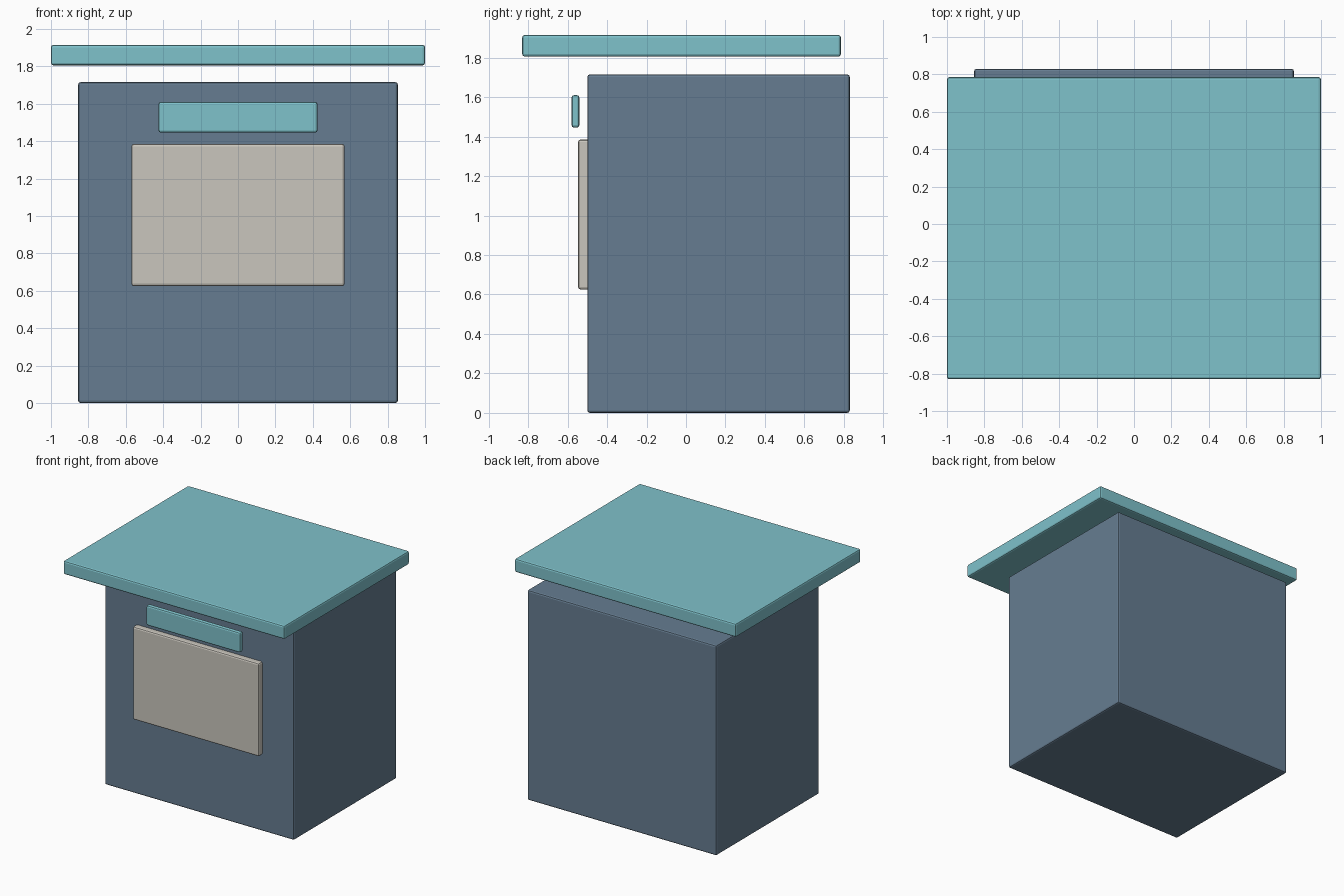
import bpy
import bmesh
from mathutils import Vector

cube = bpy.data.objects.get("Cube")
if cube:
    bpy.data.objects.remove(cube, do_unlink=True)


def make_material(name, rgb):
    mat = bpy.data.materials.new(name)
    mat.use_nodes = True
    mat.diffuse_color = (*rgb, 1)
    mat.node_tree.nodes["Principled BSDF"].inputs["Base Color"].default_value = (*rgb, 1)
    return mat


def rounded_box(name, low, high, mat, radius=0.013):
    """Box between two corners with softly rounded edges."""
    low, high = Vector(low), Vector(high)
    mesh = bpy.data.meshes.new(name)
    bm = bmesh.new()
    bmesh.ops.create_cube(bm, size=1)
    bmesh.ops.scale(bm, vec=high - low, verts=bm.verts)
    bm.to_mesh(mesh)
    bm.free()
    mesh.materials.append(mat)
    obj = bpy.data.objects.new(name, mesh)
    obj.location = (low + high) / 2
    bpy.context.collection.objects.link(obj)
    bevel = obj.modifiers.new("Rounded edges", 'BEVEL')
    bevel.width = radius
    bevel.segments = 2
    return obj


slate = make_material("slate blue", (0.133, 0.204, 0.283))
teal = make_material("pale teal", (0.212, 0.539, 0.597))
cream = make_material("warm grey", (0.59, 0.565, 0.51))

# Main cabin
rounded_box("body", (-0.855, -0.5, 0), (0.855, 0.83, 1.715), slate)
# Overhanging flat roof, floating above the cabin
rounded_box("roof", (-1, -0.83, 1.805), (1, 0.785, 1.915), teal)
# Serving window panel, set into the front wall
rounded_box("window_panel", (-0.57, -0.547, 0.625), (0.57, -0.46, 1.385), cream)
# Blank sign board in front of the wall
rounded_box("sign_board", (-0.425, -0.58, 1.445), (0.425, -0.54, 1.61), teal)
